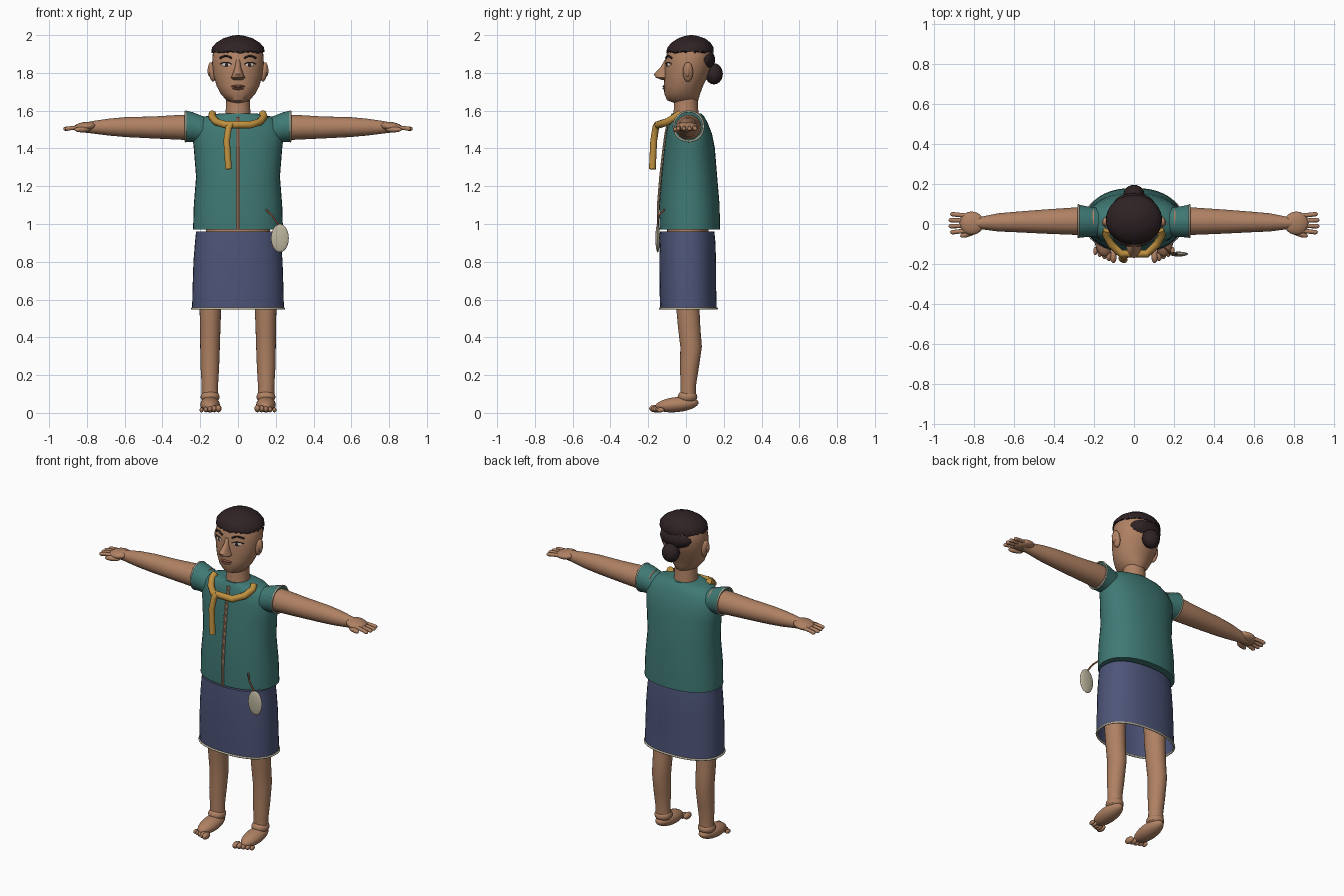
import bpy, bmesh, math
from mathutils import Matrix, Vector, Euler

cube = bpy.data.objects.get("Cube")
if cube:
    bpy.data.objects.remove(cube, do_unlink=True)


def material(name, red, green, blue):
    mat = bpy.data.materials.new(name)
    mat.use_nodes = True
    colour = (red, green, blue, 1)
    mat.diffuse_color = colour
    shader = mat.node_tree.nodes["Principled BSDF"]
    shader.inputs["Base Color"].default_value = colour
    shader.inputs["Roughness"].default_value = 0.8
    return mat


SKIN = material("warm brown skin", .43, .22, .125)
TEAL = material("teal cloth", .05, .19, .175)
INDIGO = material("indigo cloth", .075, .09, .19)
HAIR = material("dark brown hair", .028, .016, .018)
GOLD = material("golden scarf cloth", .52, .28, .05)
CREAM = material("cream trim", .5, .46, .34)
ROPE = material("reddish brown cord", .2, .075, .04)
LIP = material("brown lip", .27, .1, .07)
WHITE = material("eye white", .7, .66, .6)

parts = []


def finish(name, bm, mat):
    """Turn a bmesh into a named, coloured object."""
    bmesh.ops.recalc_face_normals(bm, faces=bm.faces)
    mesh = bpy.data.meshes.new(name)
    bm.to_mesh(mesh)
    bm.free()
    mesh.materials.append(mat)
    obj = bpy.data.objects.new(name, mesh)
    bpy.context.collection.objects.link(obj)
    parts.append(obj)
    return obj


def loft(name, mat, rings, axis="z", power=2.0, sides=40, caps=(True, True)):
    """Skin rings (along, centre_u, centre_v, radius_u, radius_v)."""
    bm = bmesh.new()
    loops = []
    for along, cu, cv, ru, rv in rings:
        loop = []
        for i in range(sides):
            angle = math.tau * i / sides
            c, s = math.cos(angle), math.sin(angle)
            u = cu + ru * math.copysign(abs(c) ** (2 / power), c)
            v = cv + rv * math.copysign(abs(s) ** (2 / power), s)
            loop.append(bm.verts.new((u, v, along) if axis == "z" else (along, u, v)))
        loops.append(loop)
    for low, high in zip(loops, loops[1:]):
        for i in range(sides):
            j = (i + 1) % sides
            bm.faces.new((low[i], low[j], high[j], high[i]))
    for wanted, loop in zip(caps, (loops[0], loops[-1])):
        if wanted:
            bm.faces.new(loop)
    return finish(name, bm, mat)


def body(name, mat, profile, **options):
    """Loft upright from rows of (height, front, back, half width)."""
    rings = [(z, 0, (front + back) / 2, half, (back - front) / 2)
             for z, front, back, half in profile]
    return loft(name, mat, rings, **options)


def ball(name, mat, centre, radii, turn=(0, 0, 0)):
    bm = bmesh.new()
    place = Matrix.LocRotScale(Vector(centre), Euler(turn), Vector(radii))
    bmesh.ops.create_uvsphere(bm, u_segments=24, v_segments=14, radius=1, matrix=place)
    return finish(name, bm, mat)


def tube(name, mat, points, radius, closed=False):
    curve = bpy.data.curves.new(name, "CURVE")
    curve.dimensions = "3D"
    curve.bevel_depth = radius
    curve.bevel_resolution = 3
    curve.use_fill_caps = True
    spline = curve.splines.new("POLY")
    spline.points.add(len(points) - 1)
    for point, co in zip(spline.points, points):
        point.co = (*co, 1)
    spline.use_cyclic_u = closed
    obj = bpy.data.objects.new(name, curve)
    bpy.context.collection.objects.link(obj)
    bpy.context.view_layer.update()
    evaluated = obj.evaluated_get(bpy.context.evaluated_depsgraph_get())
    bm = bmesh.new()
    bm.from_mesh(evaluated.to_mesh())
    bpy.data.objects.remove(obj, do_unlink=True)
    return finish(name, bm, mat)


def circle(count, at):
    return [at(math.cos(math.tau * i / count), math.sin(math.tau * i / count))
            for i in range(count)]


# Head, neck and nose
body("head", SKIN, [(1.64, -.06, .05, .035), (1.655, -.1, .065, .062),
                    (1.69, -.115, .075, .092), (1.73, -.116, .09, .113),
                    (1.79, -.115, .12, .13), (1.85, -.112, .14, .137),
                    (1.91, -.1, .14, .133), (1.95, -.08, .12, .11)])
body("neck", SKIN, [(1.54, -.075, .075, .075), (1.6, -.065, .065, .065),
                    (1.7, -.06, .06, .062)])
body("nose", SKIN, [(1.762, -.125, -.07, .026), (1.775, -.16, -.07, .037),
                    (1.793, -.17, -.07, .029), (1.83, -.135, -.08, .016),
                    (1.87, -.112, -.08, .012)], sides=20)

# Hair
cap = body("hair_cap", HAIR, [(1.91, -.103, .146, .14), (1.935, -.098, .146, .138),
                              (1.96, -.077, .13, .115), (1.983, -.042, .1, .078),
                              (1.996, -.005, .06, .035), (2, .02, .035, .008)], sides=64)
for i, vert in enumerate(cap.data.vertices[:64]):
    vert.co.z += .007 * math.sin(i * 2.4)
ball("hair_back", HAIR, (0, .092, 1.87), (.105, .062, .06))
ball("hair_bun", HAIR, (0, .148, 1.795), (.052, .047, .056))

# Face and ears
for side, word in ((1, "left"), (-1, "right")):
    yaw = side * math.radians(25)
    ball(word + "_eye", WHITE, (side * .062, -.094, 1.843), (.025, .007, .011), (0, 0, yaw))
    ball(word + "_iris", HAIR, (side * .06, -.099, 1.843), (.01, .005, .01), (0, 0, yaw))
    for part, low, high, thick in (("_eyebrow", 1.878, .012, .005),
                                   ("_eyelid", 1.847, .009, .003)):
        path = []
        for step in range(7):
            x = .033 + .062 * step / 6
            y = .016 - .126 * math.sqrt(1 - (x / .137) ** 2)
            path.append((side * x, y, low + high * math.sin(math.pi * step / 6)))
        tube(word + part, HAIR, path, thick)
    ball(word + "_ear", SKIN, (side * .138, .01, 1.805), (.018, .027, .052), (0, side * .15, 0))
    ball(word + "_ear_hollow", SKIN, (side * .15, .006, 1.812), (.011, .015, .033))
ball("upper_lip", LIP, (0, -.112, 1.729), (.036, .012, .007))
ball("lower_lip", LIP, (0, -.112, 1.717), (.029, .012, .007))

# Shirt with its front opening
body("shirt", TEAL, [(.97, -.14, .18, .238), (1.1, -.142, .178, .234),
                     (1.25, -.13, .165, .222), (1.4, -.115, .153, .234),
                     (1.48, -.105, .137, .243), (1.535, -.095, .115, .222),
                     (1.568, -.085, .097, .18), (1.585, -.075, .08, .1)], power=2.2)
opening = [(1.565, -.09), (1.48, -.108), (1.4, -.119), (1.25, -.136), (1.1, -.148), (.97, -.148)]
tube("shirt_opening", SKIN, [(0, y, z) for z, y in opening], .006)
for side in (1, -1):
    tube("opening_edge", CREAM, [(side * .008, y - .003, z) for z, y in opening], .003)
body("waist", SKIN, [(.93, -.1, .12, .17), (1, -.1, .12, .17)])

# Skirt, open below, with a corded hem
body("skirt", INDIGO, [(.55, -.137, .163, .243), (.65, -.14, .16, .241),
                       (.8, -.141, .159, .236), (.9, -.14, .156, .228),
                       (.96, -.137, .15, .222)], power=2.3, caps=(False, True))
hem = circle(48, lambda c, s: (.243 * math.copysign(abs(c) ** .87, c),
                               .013 + .15 * math.copysign(abs(s) ** .87, s), .552))
tube("skirt_hem", CREAM, hem, .006, closed=True)

# Sleeves, arms and hands
for side, word in ((1, "left"), (-1, "right")):
    def along_arm(rings):
        return [(side * x, y, z, ry, rz) for x, y, z, ry, rz in rings]

    loft(word + "_sleeve", TEAL, along_arm([
        (.13, .01, 1.5, .06, .06), (.19, .01, 1.5, .072, .072),
        (.24, .012, 1.513, .077, .079), (.277, .014, 1.517, .083, .083),
        (.272, .014, 1.515, .068, .068)]), axis="x")
    tube(word + "_cuff", CREAM, circle(36, lambda c, s: (
        side * .277, .014 + .08 * c, 1.517 + .08 * s)), .005, closed=True)
    loft(word + "_arm", SKIN, along_arm([
        (.2, .014, 1.512, .066, .066), (.3, .014, 1.512, .068, .066),
        (.45, .012, 1.511, .06, .058), (.59, .01, 1.513, .051, .053),
        (.68, .008, 1.513, .045, .045), (.77, .005, 1.512, .03, .033),
        (.82, .004, 1.51, .028, .025)]), axis="x")
    ball(word + "_palm", SKIN, (side * .81, .004, 1.515), (.062, .058, .025), (0, side * .12, 0))
    for number in range(4):
        spread = number - 1.5
        reach = .926 - .008 * abs(spread)
        tube(word + "_finger", SKIN, [
            (side * .82, .004 + spread * .024, 1.513),
            (side * .88, .004 + spread * .028, 1.508),
            (side * (reach - .01), .004 + spread * .03, 1.504)], .011)
        ball(word + "_fingertip", SKIN, (side * (reach - .01), .004 + spread * .03, 1.504),
             (.013, .011, .011))
    ball(word + "_thumb", SKIN, (side * .825, -.047, 1.5), (.045, .016, .015), (0, 0, -side * .35))

    # Legs and bare feet
    loft(word + "_leg", SKIN, [(z, side * x, y, rx, ry) for z, x, y, rx, ry in (
        (.07, .148, .012, .045, .042), (.14, .149, .012, .043, .04),
        (.24, .149, .018, .049, .05), (.35, .148, .027, .052, .057),
        (.45, .147, .017, .054, .059), (.58, .146, .008, .058, .062),
        (.8, .14, .008, .062, .065))])
    ball(word + "_ankle", SKIN, (side * .148, .008, .085), (.05, .052, .036))
    ball(word + "_foot", SKIN, (side * .148, -.048, .044), (.052, .115, .04), (.1, 0, 0))
    for number in range(5):
        size = .02 - .0018 * number
        ball(word + "_toe", SKIN,
             (side * (.103 + .0225 * number), -.163 + .007 * number, size + .003),
             (size * .8, size * 1.6, size))

# Scarf draped over the chest with one hanging end
tube("scarf_collar", GOLD, [(-.135, -.03, 1.585), (-.138, -.055, 1.567), (-.115, -.1, 1.54),
                            (-.065, -.148, 1.525), (.065, -.148, 1.525), (.115, -.1, 1.54),
                            (.138, -.055, 1.567), (.13, -.03, 1.585)], .02)
tube("scarf_tail", GOLD, [(-.035, -.15, 1.53), (-.05, -.16, 1.51),
                          (-.06, -.171, 1.44), (-.05, -.178, 1.29)], .018)

# Charm hanging from a cord at the hip
tube("charm_cord", ROPE, [(.15, -.115, 1.075), (.18, -.145, 1.045), (.215, -.15, .995)], .005)
ball("hip_charm", CREAM, (.222, -.15, .925), (.047, .012, .075))

# Smooth shading with sharp edges kept
bpy.ops.object.select_all(action="DESELECT")
for obj in parts:
    obj.select_set(True)
bpy.context.view_layer.objects.active = parts[0]
bpy.ops.object.shade_smooth_by_angle(angle=math.radians(40))
